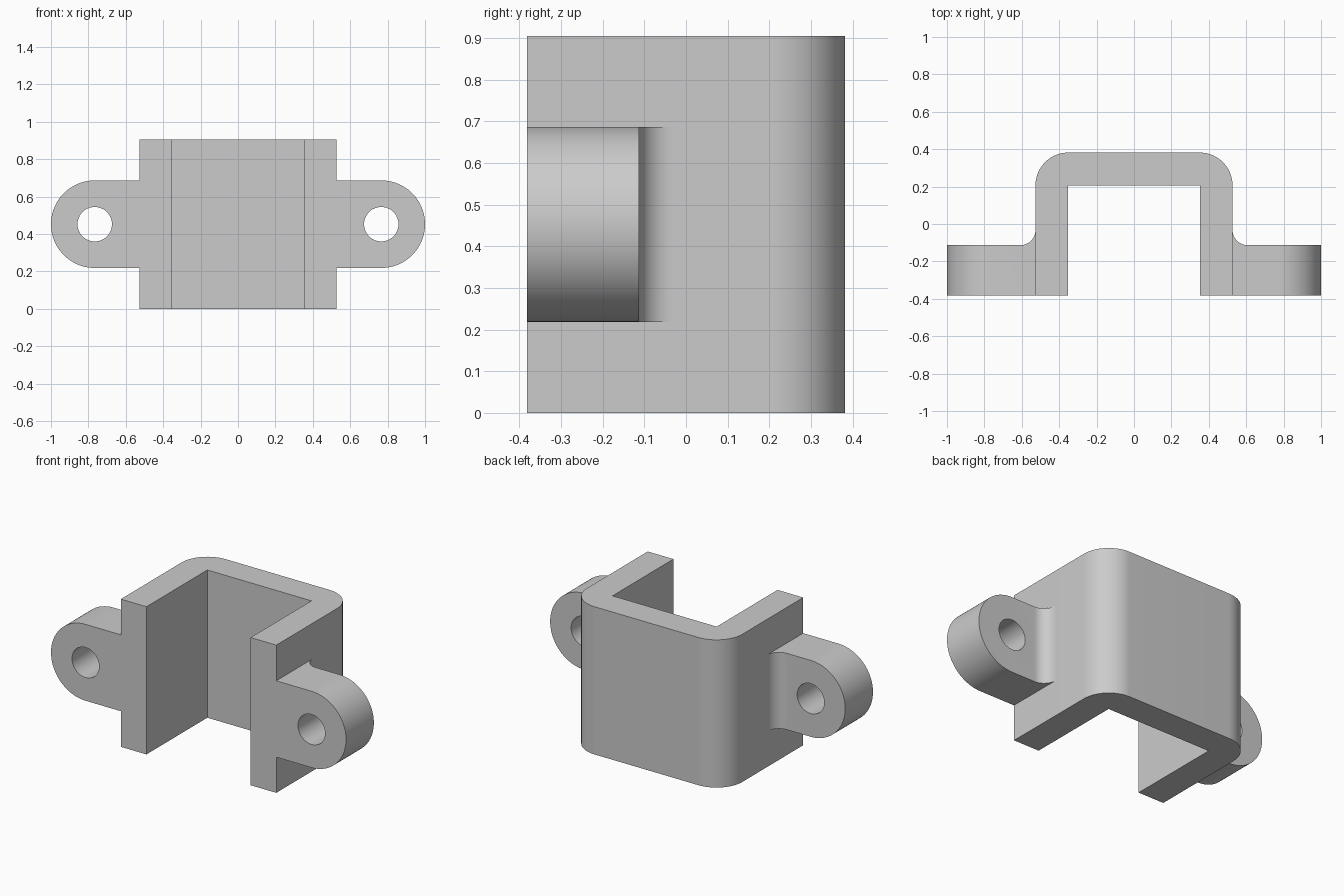
import bpy
import bmesh
from math import sin, cos, pi
from mathutils import Vector

HEIGHT, DEPTH = 0.905, 0.382        # full height, half depth
OUTER, INNER = 0.527, 0.353         # half widths of the channel
WEB = 0.207                         # inner face of the back wall
BEND = 0.176                        # outer corner radius
EAR_X, EAR_Z, EAR_R = 0.766, HEIGHT / 2, 0.234
EAR_BACK, FILLET, HOLE_R = -0.113, 0.08, 0.092

if "Cube" in bpy.data.objects:
    bpy.data.objects.remove(bpy.data.objects["Cube"])

grey = bpy.data.materials.new("plain grey")
grey.use_nodes = True
grey.diffuse_color = (0.6, 0.6, 0.6, 1)
grey.node_tree.nodes["Principled BSDF"].inputs["Base Color"].default_value = (0.6, 0.6, 0.6, 1)


def arc(cx, cy, r, start, end, steps=24):
    angles = [start + (end - start) * i / steps for i in range(steps + 1)]
    return [(cx + r * cos(a), cy + r * sin(a)) for a in angles]


def prism(name, outline, axis, low, high):
    """Extrude a closed outline along z (outline in x, y) or y (outline in x, z)."""
    bm = bmesh.new()
    points = [(u, v, low) if axis == "z" else (u, low, v) for u, v in outline]
    face = bm.faces.new([bm.verts.new(p) for p in points])
    swept = bmesh.ops.extrude_face_region(bm, geom=[face])["geom"]
    offset = Vector((0, 0, high - low)) if axis == "z" else Vector((0, high - low, 0))
    bmesh.ops.translate(bm, vec=offset, verts=[g for g in swept if isinstance(g, bmesh.types.BMVert)])
    bmesh.ops.recalc_face_normals(bm, faces=bm.faces)
    mesh = bpy.data.meshes.new(name)
    bm.to_mesh(mesh)
    bm.free()
    mesh.materials.append(grey)
    obj = bpy.data.objects.new(name, mesh)
    bpy.context.collection.objects.link(obj)
    return obj


def activate(obj):
    bpy.ops.object.select_all(action="DESELECT")
    obj.select_set(True)
    bpy.context.view_layer.objects.active = obj


def boolean(obj, tool, operation):
    mod = obj.modifiers.new(operation, "BOOLEAN")
    mod.operation, mod.object, mod.solver = operation, tool, "EXACT"
    activate(obj)
    bpy.ops.object.modifier_apply(modifier=mod.name)
    bpy.data.objects.remove(tool)


# U-shaped channel with rounded back corners
c = OUTER - BEND
channel = prism(
    "channel",
    [(INNER, -DEPTH), (OUTER, -DEPTH)]
    + arc(c, DEPTH - BEND, BEND, 0, pi / 2)
    + arc(-c, DEPTH - BEND, BEND, pi / 2, pi)
    + [(-OUTER, -DEPTH), (-INNER, -DEPTH), (-INNER, WEB), (INNER, WEB)],
    "z", 0, HEIGHT)

# Mounting ear: plan shape with a fillet against the channel wall
ears = prism(
    "mounting_ears",
    [(OUTER, -DEPTH), (1.1, -DEPTH), (1.1, EAR_BACK)]
    + arc(OUTER + FILLET, EAR_BACK + FILLET, FILLET, -pi / 2, -pi, 16),
    "z", EAR_Z - 0.3, EAR_Z + 0.3)

# Trim the ear to its rounded end, then drill the bolt hole
rounded_end = prism(
    "ear_trim",
    [(0.4, EAR_Z - EAR_R)] + arc(EAR_X, EAR_Z, EAR_R, -pi / 2, pi / 2, 48) + [(0.4, EAR_Z + EAR_R)],
    "y", -0.6, 0.3)
boolean(ears, rounded_end, "INTERSECT")
bolt_hole = prism("bolt_hole", arc(EAR_X, EAR_Z, HOLE_R, 0, 2 * pi, 48)[:-1], "y", -0.6, 0.3)
boolean(ears, bolt_hole, "DIFFERENCE")

# Second ear on the opposite side
mirror = ears.modifiers.new("mirror", "MIRROR")
mirror.use_mirror_merge = False
activate(ears)
bpy.ops.object.modifier_apply(modifier=mirror.name)

for part in (channel, ears):
    activate(part)
    bpy.ops.object.shade_smooth_by_angle(angle=pi / 6)
